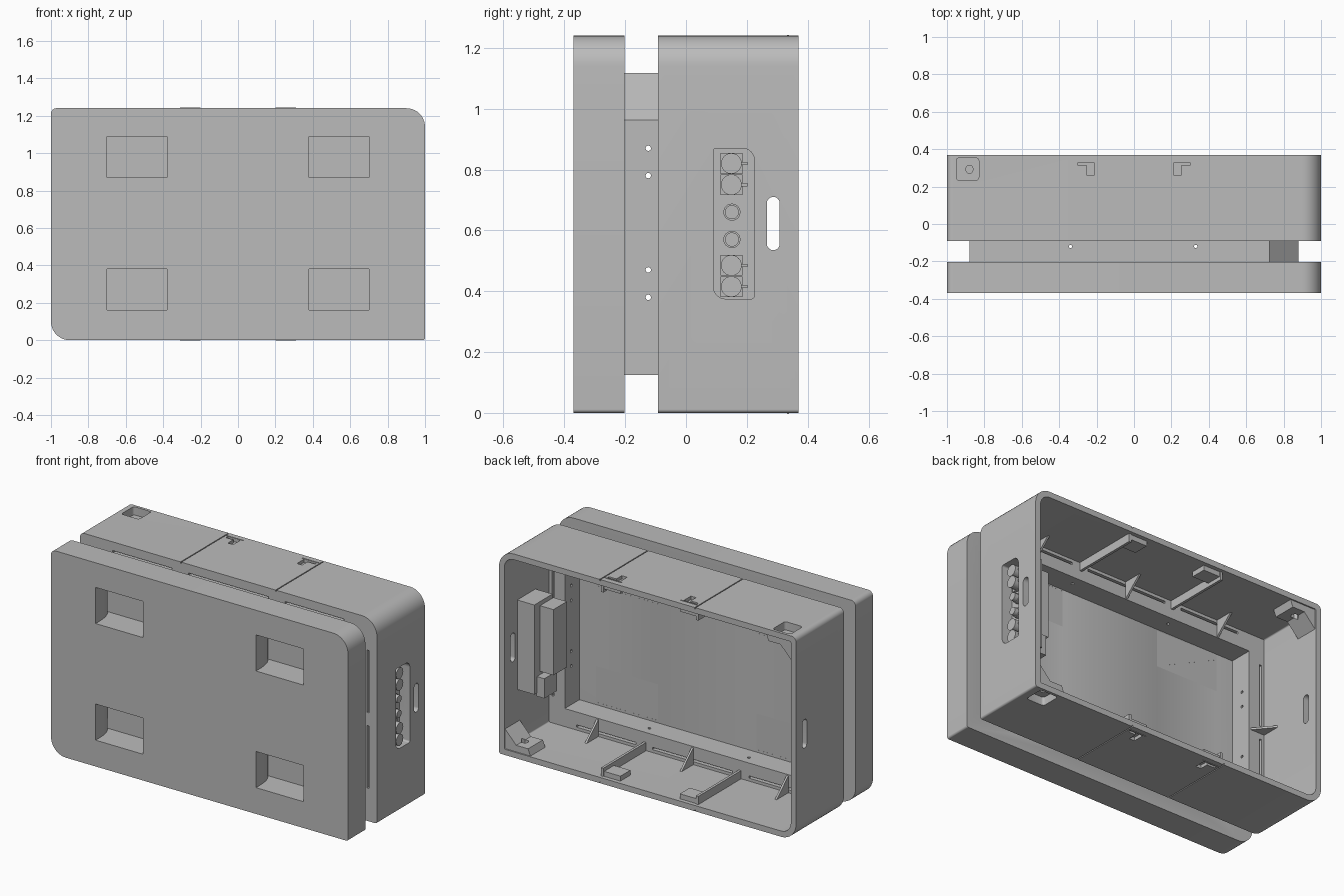
import bpy, bmesh, math

old = bpy.data.objects.get("Cube")
if old:
    bpy.data.objects.remove(old, do_unlink=True)

grey = bpy.data.materials.new("plain_grey")
grey.use_nodes = True
COLOR = (0.5, 0.5, 0.5, 1)
grey.diffuse_color = COLOR
grey.node_tree.nodes["Principled BSDF"].inputs["Base Color"].default_value = COLOR

H = 1.24          # overall height
W = 0.035         # wall thickness
FRONT, GAP0, GAP1, BACK = -0.37, -0.203, -0.092, 0.37


def prism(name, pts, lo, hi, axis="y"):
    """Extrude a 2D outline along an axis."""
    place = {"x": lambda u, v, t: (t, u, v),
             "y": lambda u, v, t: (u, t, v),
             "z": lambda u, v, t: (u, v, t)}[axis]
    bm = bmesh.new()
    a = [bm.verts.new(place(u, v, lo)) for u, v in pts]
    b = [bm.verts.new(place(u, v, hi)) for u, v in pts]
    bm.faces.new(a)
    bm.faces.new(b[::-1])
    n = len(pts)
    for i in range(n):
        j = (i + 1) % n
        bm.faces.new((a[j], a[i], b[i], b[j]))
    bmesh.ops.recalc_face_normals(bm, faces=bm.faces)
    mesh = bpy.data.meshes.new(name)
    bm.to_mesh(mesh)
    bm.free()
    mesh.materials.append(grey)
    ob = bpy.data.objects.new(name, mesh)
    bpy.context.collection.objects.link(ob)
    return ob


def rect(u0, u1, v0, v1):
    return [(u0, v0), (u1, v0), (u1, v1), (u0, v1)]


def box(name, x, y, z):
    return prism(name, rect(*x, *z), *y)


def rounded(u0, u1, v0, v1, radii, seg=10):
    """Rectangle with radii for bottom-left, bottom-right, top-right, top-left."""
    pts = []
    corners = [(u0, v0, 1, 1), (u1, v0, -1, 1), (u1, v1, -1, -1), (u0, v1, 1, -1)]
    for k, ((u, v, su, sv), r) in enumerate(zip(corners, radii)):
        for i in range(seg + 1):
            a = math.pi * (1 + k / 2 + i / seg / 2)
            pts.append((u + su * r + r * math.cos(a), v + sv * r + r * math.sin(a)))
    return pts


def disc(u, v, r, n=20):
    return [(u + r * math.cos(math.tau * i / n), v + r * math.sin(math.tau * i / n))
            for i in range(n)]


def turned(pts):
    """Half turn of a front outline about the centre."""
    return [(-u, H - v) for u, v in pts]


def cut(ob, cutters):
    for c in cutters:
        m = ob.modifiers.new("cut", "BOOLEAN")
        m.operation, m.solver, m.object = "DIFFERENCE", "EXACT", c
    dg = bpy.context.evaluated_depsgraph_get()
    mesh = bpy.data.meshes.new_from_object(ob.evaluated_get(dg))
    ob.modifiers.clear()
    ob.data = mesh
    for c in cutters:
        bpy.data.objects.remove(c, do_unlink=True)


def shell_outline(inset=0.0):
    radii = [max(r - inset, 0.008) for r in (0.1, 0.012, 0.1, 0.03)]
    return rounded(-1 + inset, 1 - inset, inset, H - inset, radii)


def neck_outline(d):
    x, z0, z1, c = 0.88 - d, 0.125 + d, 1.118 - d, 0.155 - d * 0.6
    return [(-x, z0 + c), (-x + c, z0), (x, z0), (x, z1 - c), (x - c, z1), (-x, z1)]


# Front cover with windows that flare toward the back
cover = prism("front_cover", shell_outline(), FRONT, GAP0)
windows = []
FLARE = 0.05
for cx in (-0.54, 0.54):
    side = [(0.16, FRONT - 0.02), (0.16, FRONT + 0.04)]
    for i in range(1, 9):
        a = i / 8 * math.pi / 2
        side.append((0.16 + FLARE * (1 - math.cos(a)), FRONT + 0.04 + 0.127 * math.sin(a)))
    side.append((0.16 + FLARE, GAP0 + 0.02))
    plan = [(cx + u, v) for u, v in side] + [(cx - u, v) for u, v in side[::-1]]
    for z in (0.16, 0.87):
        windows.append(prism("window_cutter", plan, z, z + 0.22, "z"))
cut(cover, windows)

# Slanted shutters behind the right-hand windows
prism("upper_shutter", [(-0.75, 1.09), (-0.33, 1.09), (-0.33, 0.87), (-0.75, 1.064)],
      GAP0 - 0.006, GAP0)
prism("lower_shutter", [(-0.75, 0.38), (-0.33, 0.38), (-0.75, 0.214)],
      GAP0 - 0.006, GAP0)

# Neck joining cover and body, with screw holes and seams
neck = prism("neck", neck_outline(0), GAP0 - 0.001, GAP1 + 0.001)
cutters = [prism("neck_bore", neck_outline(0.02), GAP0 - 0.0005, GAP1 + 0.05)]
for x in (-0.34, 0.33):
    cutters.append(prism("screw_cutter", disc(x, -0.12, 0.009, 12), -0.1, H + 0.1, "z"))
for z in (0.38, 0.47, 0.78, 0.87):
    cutters.append(prism("screw_cutter", disc(-0.124, z, 0.009, 12), -1.1, 1.1, "x"))
cutters.append(box("seam_cutter", (-0.322, -0.317), (-0.3, 0), (1.112, 1.2)))
cutters.append(box("seam_cutter", (0.317, 0.322), (-0.3, 0), (0.05, 0.131)))
cut(neck, cutters)

# Rear body, open at the back with a flange around the neck
body = prism("rear_body", shell_outline(), GAP1, BACK)
cutters = [prism("cavity_cutter", shell_outline(W), GAP1 + 0.03, BACK + 0.05),
           prism("flange_cutter", neck_outline(0.02), GAP1 - 0.05, GAP1 + 0.06)]
# vent slots in the flange
for z in (0.06, H - 0.06):
    for x0, x1 in ((-0.78, -0.38), (-0.27, 0.27), (0.38, 0.78)):
        cutters.append(box("vent_cutter", (x0, x1), (-0.2, -0.04), (z - 0.007, z + 0.007)))
for x in (-0.94, 0.94):
    for z0, z1 in ((0.2, 0.58), (0.66, 1.04)):
        cutters.append(box("vent_cutter", (x - 0.007, x + 0.007), (-0.2, -0.04), (z0, z1)))
# side hand slots and connector opening
cutters.append(prism("hand_slot_cutter", rounded(0.266, 0.308, 0.535, 0.71, [0.0209] * 4),
                     -1.1, 1.1, "x"))
panel = rounded(0.09, 0.225, 0.375, 0.87, (0.04, 0.01, 0.04, 0.01))
cutters.append(prism("panel_cutter", panel, 0.9, 1.1, "x"))
# lid seams and latch recesses, top and bottom
for z in (0, H):
    for s in (-1, 1):
        cutters.append(box("seam_cutter", (s * 0.32 - 0.003, s * 0.32 + 0.003),
                           (-0.2, 0.5), (z - 0.008, z + 0.008)))
        latch = [(0.3, 0.33), (0.215, 0.33), (0.215, 0.26), (0.25, 0.26),
                 (0.25, 0.312), (0.3, 0.312)]
        cutters.append(prism("latch_cutter", [(s * u, v) for u, v in latch],
                             z - 0.02, z + 0.02, "z"))
        # small hinge plates standing just proud of the shell
        prism("latch_plate", rect(*sorted((s * 0.2, s * 0.31)), 0.332, 0.338),
              z - 0.003, z + 0.003, "z")
# square foot recesses at opposite corners
for x, z in ((0.89, 0), (-0.89, H)):
    pocket = rounded(x - 0.06, x + 0.06, 0.233, 0.353, [0.015] * 4, 4)
    cutters.append(prism("pocket_cutter", pocket, z - 0.05, z + 0.05, "z"))
cut(body, cutters)

# Corner mounts inside the body behind the recesses
mount = [(0.79, 0.025), (0.81, 0.075), (0.89, 0.075), (0.97, 0.16), (0.97, 0.025)]
for name, outline, x, z in (("lower_corner_mount", mount, 0.89, 0),
                            ("upper_corner_mount", turned(mount), -0.89, H)):
    ob = prism(name, outline, 0.22, 0.362)
    pocket = rounded(x - 0.06, x + 0.06, 0.233, 0.353, [0.015] * 4, 4)
    hole = disc(x - math.copysign(0.01, x), 0.293, 0.022, 6)
    cut(ob, [prism("pocket_cutter", pocket, z - 0.05, z + 0.05, "z"),
             prism("hole_cutter", hole, z - 0.2, z + 0.2, "z")])

# Ribs, latch blocks and gussets on floor and ceiling
Y0 = GAP1 + 0.028
for label, flip in (("floor", False), ("ceiling", True)):
    def level(z):
        return H - z if flip else z
    for s in (-1, 1):
        zr = sorted((level(0.03), level(0.085)))
        box(label + "_rib", (s * 0.32 - 0.008, s * 0.32 + 0.008), (Y0, 0.35), zr)
        zb = sorted((level(0.03), level(0.065)))
        box(label + "_latch_block", sorted((s * 0.2, s * 0.31)), (0.25, 0.345), zb)
    for x in (-0.64, 0.0, 0.64):
        tri = [(Y0, level(0.03)), (Y0 + 0.12, level(0.03)), (Y0, level(0.14))]
        prism(label + "_gusset", tri, x - 0.006, x + 0.006, "x")

# Gussets on both side walls
for s in (-1, 1):
    tri = [(s * 0.97, Y0), (s * 0.97, Y0 + 0.12), (s * 0.87, Y0)]
    prism("side_gusset", tri, 0.614, 0.626, "z")

# Connector housing on the left wall
housing = prism("connector_housing", rect(0.07, 0.245, 0.35, 0.895), 0.85, 0.968, "x")
cut(housing, [prism("housing_cutter", panel, 0.93, 1.1, "x")])
box("inner_connector_box", (0.76, 0.852), (0.06, 0.19), (0.47, 0.87))
box("connector_bracket", (0.8, 0.852), (0.1, 0.22), (0.33, 0.45))

# Connectors: four large with square flange and lever, two small
for z in (0.82, 0.75, 0.485, 0.415):
    box("connector_flange", (0.925, 0.945), (0.113, 0.185), (z - 0.034, z + 0.034))
    prism("connector_cap", disc(0.149, z, 0.034, 24), 0.94, 0.985, "x")
    box("connector_lever", (0.95, 0.965), (0.18, 0.202), (z - 0.005, z + 0.005))
for z in (0.66, 0.57):
    prism("small_connector_ring", disc(0.151, z, 0.028, 24), 0.925, 0.955, "x")
    prism("small_connector_cap", disc(0.151, z, 0.023, 24), 0.95, 0.98, "x")

# Smooth the rounded edges, keep the rest sharp
for ob in bpy.context.collection.objects:
    if ob.type == "MESH" and grey.name in ob.data.materials:
        for p in ob.data.polygons:
            p.use_smooth = True
        ob.data.set_sharp_from_angle(angle=math.radians(30))
